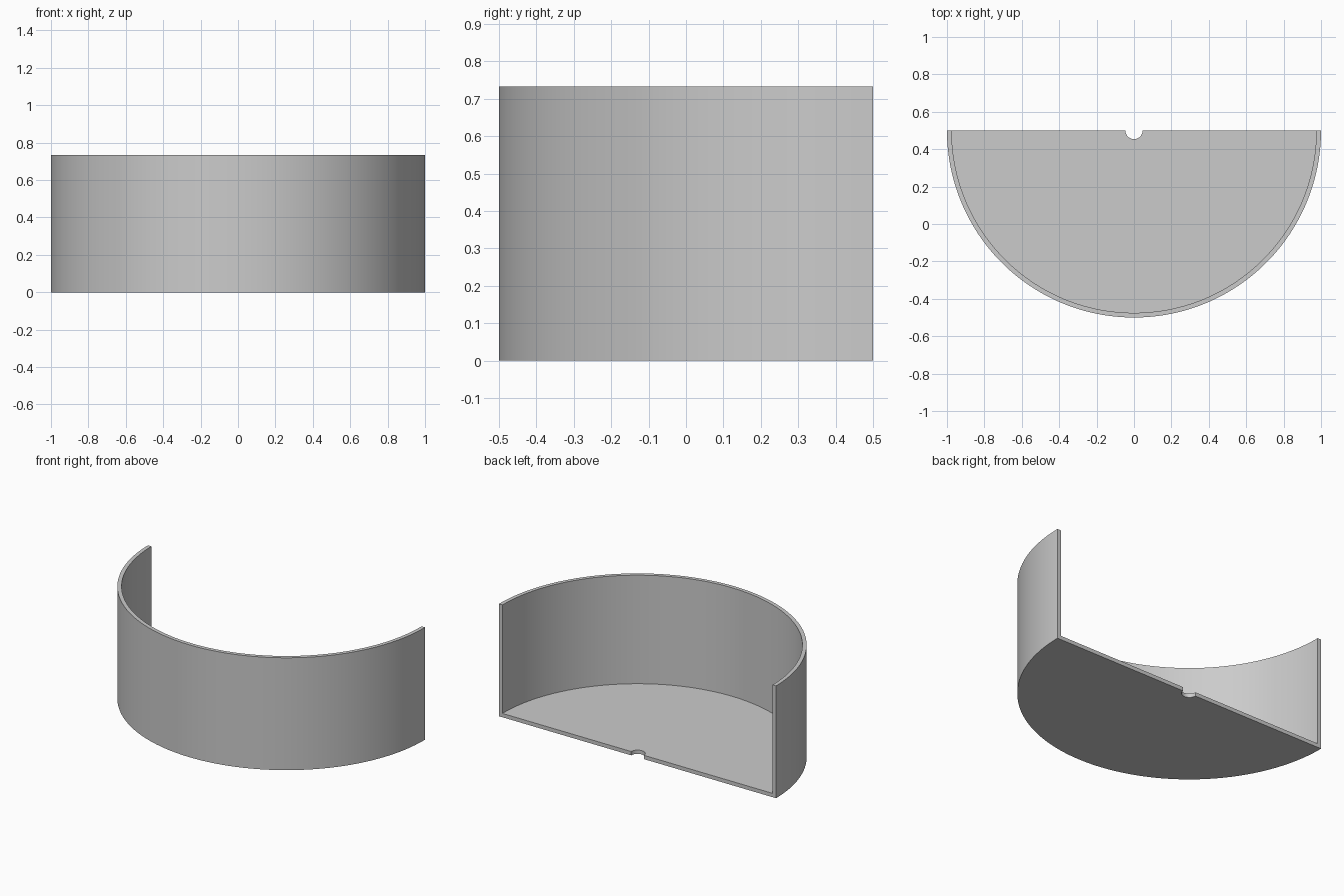
import bpy, bmesh
from math import sin, cos, pi

cube = bpy.data.objects.get("Cube")
if cube:
    bpy.data.objects.remove(cube, do_unlink=True)

RADIUS, WALL, FLOOR, HEIGHT = 1.0, 0.025, 0.025, 0.733
NOTCH, BACK = 0.046, 0.5

grey = bpy.data.materials.new("light grey")
grey.use_nodes = True
colour = (0.6, 0.6, 0.6, 1)
grey.diffuse_color = colour
grey.node_tree.nodes["Principled BSDF"].inputs["Base Color"].default_value = colour

bm = bmesh.new()


def arc(radius, z, steps):
    """Half circle bulging to the front, from -x to +x."""
    return [bm.verts.new((-radius * cos(pi * i / steps),
                          BACK - radius * sin(pi * i / steps), z))
            for i in range(steps + 1)]


def strip(low, high):
    """Smooth band of quads between two matching arcs."""
    for i in range(len(low) - 1):
        bm.faces.new((low[i], low[i + 1], high[i + 1], high[i])).smooth = True


outer_low, outer_top = arc(RADIUS, 0, 96), arc(RADIUS, HEIGHT, 96)
inner_low, inner_top = arc(RADIUS - WALL, FLOOR, 96), arc(RADIUS - WALL, HEIGHT, 96)
notch_low, notch_top = arc(NOTCH, 0, 24), arc(NOTCH, FLOOR, 24)

# Curved walls and the centre notch
strip(outer_low, outer_top)
strip(inner_low, inner_top)
strip(notch_low, notch_top)

# Rim, underside and floor
for i in range(len(outer_top) - 1):
    bm.faces.new((outer_top[i], outer_top[i + 1], inner_top[i + 1], inner_top[i]))
bm.faces.new(outer_low + notch_low[::-1])
bm.faces.new(inner_low + notch_top[::-1])

# Cut faces at the back, one on each side of the notch
for end in (0, -1):
    bm.faces.new([ring[end] for ring in (outer_low, notch_low, notch_top,
                                         inner_low, inner_top, outer_top)])

bmesh.ops.recalc_face_normals(bm, faces=bm.faces)
mesh = bpy.data.meshes.new("half_round_tray")
bm.to_mesh(mesh)
bm.free()
mesh.materials.append(grey)
tray = bpy.data.objects.new("half_round_tray", mesh)
bpy.context.collection.objects.link(tray)

# Keep the rim and cut edges crisp
bpy.context.view_layer.objects.active = tray
tray.select_set(True)
bpy.ops.object.shade_smooth_by_angle(angle=pi / 6)
